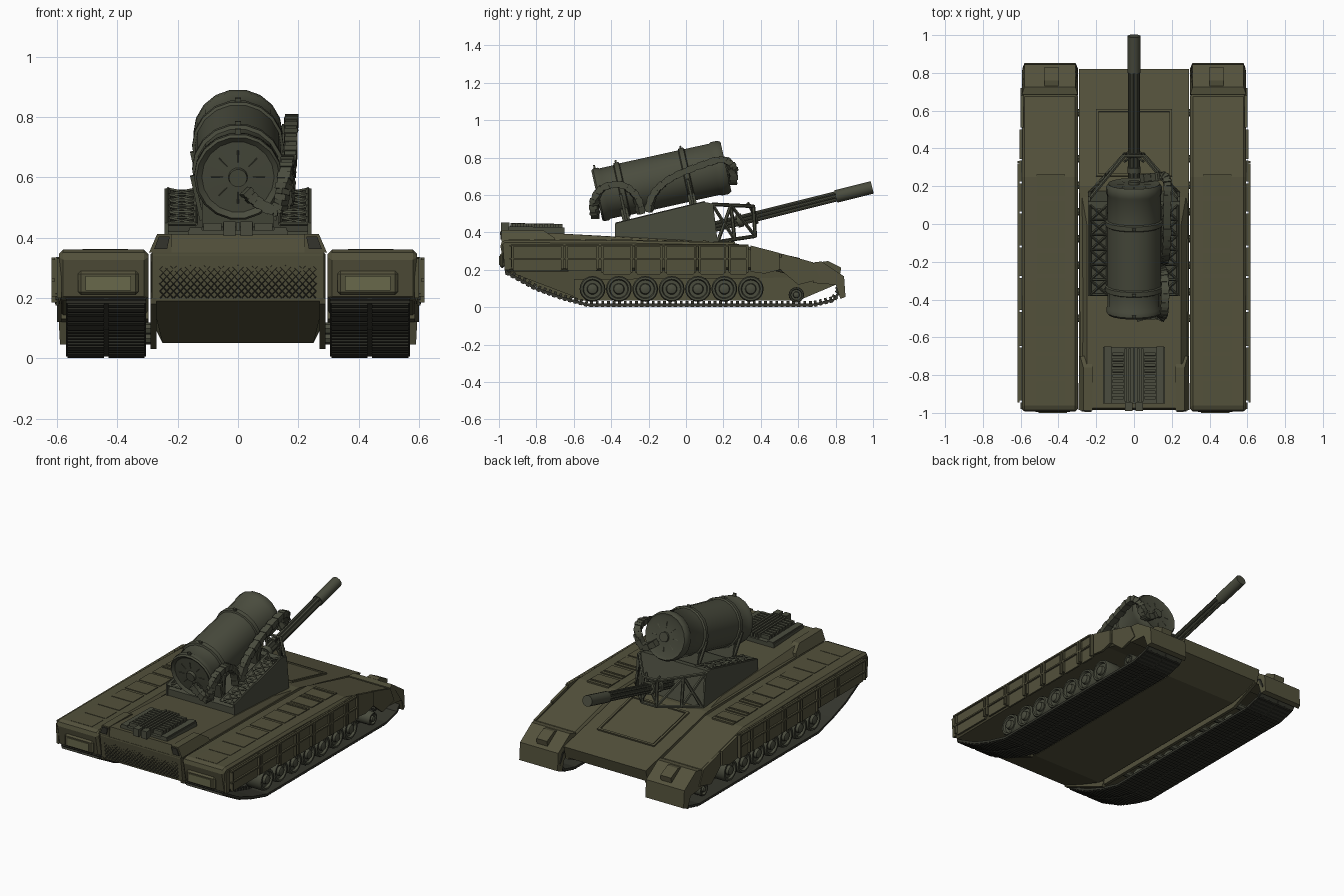
import bpy, bmesh
from math import pi, sin, cos, radians
from mathutils import Vector, Matrix

if "Cube" in bpy.data.objects:
    bpy.data.objects.remove(bpy.data.objects["Cube"])


def mat(name, c):
    m = bpy.data.materials.new(name)
    m.diffuse_color = (*c, 1)
    m.use_nodes = True
    m.node_tree.nodes["Principled BSDF"].inputs["Base Color"].default_value = m.diffuse_color
    return m


OLIVE = mat("olive", (0.086, 0.082, 0.044))
GREEN = mat("grey_green", (0.068, 0.072, 0.048))
DARK = mat("dark", (0.035, 0.036, 0.026))
LAMP = mat("lamp", (0.14, 0.14, 0.07))


def finish(bm, name, m, mirror=False, bevel=0, smooth=False):
    bmesh.ops.recalc_face_normals(bm, faces=bm.faces)
    me = bpy.data.meshes.new(name)
    bm.to_mesh(me)
    bm.free()
    ob = bpy.data.objects.new(name, me)
    bpy.context.collection.objects.link(ob)
    me.materials.append(m)
    if bevel:
        b = ob.modifiers.new("bevel", 'BEVEL')
        b.width, b.segments, b.limit_method = bevel, 1, 'ANGLE'
    if mirror:
        ob.modifiers.new("mirror", 'MIRROR')
    if smooth:
        bpy.ops.object.select_all(action='DESELECT')
        ob.select_set(True)
        bpy.context.view_layer.objects.active = ob
        bpy.ops.object.shade_smooth_by_angle(angle=radians(35))


def loft(bm, pts):
    """Side outline (y, z, x_inner, x_outer) bridged across x."""
    a = [bm.verts.new((p[2], p[0], p[1])) for p in pts]
    b = [bm.verts.new((p[3], p[0], p[1])) for p in pts]
    n = len(pts)
    bm.faces.new(a)
    bm.faces.new(b[::-1])
    for i in range(n):
        bm.faces.new((a[i], b[i], b[(i + 1) % n], a[(i + 1) % n]))


def prism(bm, pts, x0, x1):
    loft(bm, [(y, z, x0, x1) for y, z in pts])


def box(bm, x0, x1, y0, y1, z0, z1, M=Matrix()):
    T = Matrix.Translation(((x0 + x1) / 2, (y0 + y1) / 2, (z0 + z1) / 2))
    S = Matrix.Diagonal((x1 - x0, y1 - y0, z1 - z0, 1))
    bmesh.ops.create_cube(bm, size=1, matrix=M @ T @ S)


def rod(bm, a, b, r, seg=6, M=Matrix()):
    a, b = M @ Vector(a), M @ Vector(b)
    q = (b - a).to_track_quat('Z', 'Y').to_matrix().to_4x4()
    bmesh.ops.create_cone(bm, cap_ends=True, segments=seg, radius1=r, radius2=r,
                          depth=(b - a).length, matrix=Matrix.Translation((a + b) / 2) @ q)


def lathe(bm, prof, seg, M):
    """Spin (radius, height) about local z."""
    rings = [[bm.verts.new(M @ Vector((r * cos(2 * pi * k / seg), r * sin(2 * pi * k / seg), h)))
              for k in range(seg)] for r, h in prof]
    for p, q in zip(rings, rings[1:]):
        for k in range(seg):
            bm.faces.new((p[k], p[(k + 1) % seg], q[(k + 1) % seg], q[k]))
    bm.faces.new(rings[0])
    bm.faces.new(rings[-1])


# Hull and raised deck
bm = bmesh.new()
loft(bm, [(y, z, -w, w) for y, z, w in [
    (-0.985, 0.35, .285), (0.2, 0.345, .29), (0.82, 0.205, .29), (0.80, 0.13, .29),
    (0.62, 0.05, .25), (-0.62, 0.05, .25), (-0.965, 0.19, .285)]])
loft(bm, [(y, z, -w, w) for y, z, w in [
    (-0.985, 0.34, .285), (-0.975, 0.41, .25), (0.0, 0.358, .25), (0.2, 0.34, .285)]])
finish(bm, "hull", OLIVE)
bm = bmesh.new()
loft(bm, [(-.985, .35, .22, .295), (-.988, .412, .22, .268), (-.76, .41, .22, .268),
          (-.70, .37, .23, .285), (-.7, .35, .23, .29)])
prism(bm, [(-0.97, .2), (-0.965, .18), (-0.62, .03), (-0.6, .06)], .27, .29)
prism(bm, [(-0.6, .15), (-0.6, .035), (0.6, .035), (0.8, .12), (0.8, .16)], .27, .29)
finish(bm, "hull_corner_pods_and_sills", OLIVE, True)
bm = bmesh.new()
loft(bm, [(-.992, .362, .235, .278), (-.994, .404, .226, .262), (-.98, .404, .226, .262), (-.98, .362, .235, .278)])
finish(bm, "corner_windows", DARK, True)

# Diamond mesh on the end plate
bm = bmesh.new()
h = 0.15
for i in range(-5, 26):
    for s in (1, -1):
        x0, x1 = -0.28 + i * 0.0225, -0.28 + i * 0.0225 + 0.14
        lo, hi = max(x0, -0.26), min(x1, 0.26)
        if hi - lo < 0.01:
            continue
        za, zb = .2 + (lo - x0) / .14 * h, .2 + (hi - x0) / .14 * h
        rod(bm, (s * lo, -0.966 - .1 * (za - .19), za), (s * hi, -0.966 - .1 * (zb - .19), zb), .002, 4)
finish(bm, "end_mesh", DARK)

# Hatch on the slope
bm = bmesh.new()
T = Matrix.Translation((0, 0.43, 0.293)) @ Matrix.Rotation(radians(-12.7), 4, 'X')
for s in (-1, 1):
    box(bm, s * .195 - .007, s * .195 + .007, -.18, .18, -.01, .010, T)
    box(bm, -.2, .2, s * .175 - .007, s * .175 + .007, -.01, .010, T)
box(bm, -.18, .18, -.165, .165, -.01, .004, T)
finish(bm, "slope_hatch", OLIVE)

# Engine vents on the deck
bm = bmesh.new()
T = Matrix.Translation((0, 0, 0.408)) @ Matrix.Rotation(radians(-1), 4, 'X')
box(bm, -.165, .165, -.95, -.65, -.03, .0, T)
for s in (-1, 1):
    box(bm, s * .14 - .02, s * .14 + .02, -.95, -.65, -.02, .008, T)
    box(bm, s * .028 - .02, s * .028 + .02, -.99, -.945, -.02, .028, T)
    for i in range(9):
        y = -.93 + i * .029
        box(bm, s * .085 - .03, s * .085 + .03, y, y + .018, -.02, .024, T)
for i in range(5):
    x = -.044 + i * .022
    box(bm, x - .006, x + .006, -.94, -.66, -.02, .026, T)
finish(bm, "engine_vents", GREEN)

# Track guards with plates and end caps
bm = bmesh.new()
prism(bm, [(-0.995, .34), (-0.975, .36), (-0.3, .357), (.25, .345), (.69, .235),
           (.69, .14), (.45, .2), (-0.965, .19)], .297, .594)
finish(bm, "track_guards", OLIVE, True, .018)
bm = bmesh.new()
loft(bm, [(.685, .24, .297, .594), (.725, .245, .31, .58), (.845, .165, .31, .58), (.853, .055, .31, .58),
          (.825, .045, .297, .59), (.80, .12, .297, .594), (.68, .13, .297, .594)])
prism(bm, [(.73, .2), (.73, .243), (.76, .247), (.83, .212), (.82, .15)], .40, .475)
finish(bm, "guard_end_caps", OLIVE, True)
bm = bmesh.new()
for i in range(9):
    y = -.95 + i * .137
    box(bm, .365, .515, y, y + .115, .34, .3615 - max(0, y + .35) * .02)
for i in range(3):
    box(bm, .37, .51, -.045 + i * .137, -.033 + i * .137, .34, .362 - i * .003)
finish(bm, "guard_plates", OLIVE, True)
bm = bmesh.new()
box(bm, .33, .53, -.995, -.97, .21, .29)
finish(bm, "lamp_housings", OLIVE, True, .01)
bm = bmesh.new()
box(bm, .355, .505, -1.0, -.98, .225, .273)
finish(bm, "lamps", LAMP, True)

# Side skirts with rails
bm = bmesh.new()
edges = [-.94, -.65, -.46, -.28, -.12, .06, .22, .34]
for a, b in zip(edges, edges[1:]):
    low = .195 if a < -.6 else .175
    prism(bm, [(a + .005, low + .02), (a + .005, .335), (b - .005, .335), (b - .005, low + .015),
               (b - .02, low), (a + .02, low)], .594, .605)
    for y in (a + .012, b - .012):
        box(bm, .60, .618, y - .006, y + .006, low + .01, .33)
for z in (.255, .325):
    box(bm, .607, .618, -.945, .32, z, z + .009)
prism(bm, [(-.97, .2), (-.98, .33), (-.945, .335), (-.945, .2)], .585, .60)
prism(bm, [(.345, .33), (.50, .29), (.50, .20), (.42, .18), (.345, .19)], .59, .606)
prism(bm, [(.51, .287), (.68, .24), (.72, .15), (.6, .12), (.51, .195)], .585, .60)
finish(bm, "side_skirts", OLIVE, True)

# Road wheels and end rollers
ALONG_X = Matrix.Rotation(pi / 2, 4, 'Y')
wheel = [(.066, 0), (.069, .012), (.069, .10), (.063, .112), (.052, .112), (.047, .098),
         (.03, .098), (.026, .115), (.012, .12)]
bm = bmesh.new()
for i in range(7):
    lathe(bm, wheel, 20, Matrix.Translation((.445, -.5 + i * .141, .098)) @ ALONG_X)
    rod(bm, (.27, -.5 + i * .141, .098), (.46, -.5 + i * .141, .098), .02, 8)
S = Matrix.Diagonal((.6, .6, 1, 1))
lathe(bm, wheel, 16, Matrix.Translation((.43, .59, .066)) @ ALONG_X @ S)
rod(bm, (.27, .59, .066), (.44, .59, .066), .02, 8)
finish(bm, "road_wheels", GREEN, True, 0, True)

# Track links laid along the path
path = [Vector((0, y, z)) for y, z in [(-.9, .24), (-.965, .19), (-.80, .10), (-.66, .05), (-.52, .013),
        (.68, .013), (.79, .04), (.825, .09), (.80, .15), (.62, .2)]]
bm = bmesh.new()
for a, b in zip(path, path[1:]):
    d = b - a
    n = max(1, round(d.length / .03))
    R = Matrix.Rotation(Vector((d.y, d.z)).angle_signed(Vector((1, 0))), 4, 'X')
    for i in range(n):
        M = Matrix.Translation(a + d * (i + .5) / n) @ R
        w = d.length / n / 2
        box(bm, .305, .57, -w, w, -.008, .006, M)
        box(bm, .31, .43, -w * .7, w * .5, -.013, 0, M)
        box(bm, .445, .565, -w * .7, w * .5, -.013, 0, M)
        box(bm, .425, .45, -w * .5, w * .5, 0, .02, M)
finish(bm, "tracks", DARK, True)

# Turret wedge with open lattice on its sloping top
bm = bmesh.new()
prism(bm, [(-.375, .34), (-.375, .42), (.10, .53), (.165, .34)], -.235, .235)
for s in (-1, 1):
    prism(bm, [(-.38, .34), (-.38, .448), (.095, .563), (.145, .553), (.17, .34)], s * .231, s * .243)
prism(bm, [(.08, .555), (.12, .56), (.175, .34), (.15, .34)], -.24, .24)
finish(bm, "turret_wedge", GREEN)
bm = bmesh.new()
top = lambda x, t: (x, -.375 + .475 * t, .445 + .115 * t)
for s in (-1, 1):
    for x in (.14, .232):
        rod(bm, top(s * x, 0), top(s * x, 1), .008, 4)
    for i in range(6):
        t, u = i / 6, (i + 1) / 6
        rod(bm, top(s * .14, t), top(s * .232, t), .006, 4)
        rod(bm, top(s * .14, t), top(s * .232, u), .006, 4)
        rod(bm, top(s * .232, t), top(s * .14, u), .006, 4)
    # Converging truss to the gun collar
    A, B = (s * .23, .14, .55), (s * .05, .36, .54)
    C, E = (s * .23, .17, .35), (s * .05, .37, .38)
    mid, low = (s * .15, .24, .545), (s * .15, .26, .362)
    for p, q in [(A, B), (C, E), (B, E), (A, low), (mid, low), (mid, E), (C, mid)]:
        rod(bm, p, q, .010, 6)
rod(bm, (-.05, .36, .54), (.05, .36, .54), .01)
rod(bm, (-.05, .37, .38), (.05, .37, .38), .01)
finish(bm, "turret_lattice", GREEN)

# Multi-barrel gun
G = Matrix.Translation((0, .36, .482)) @ Matrix.Rotation(radians(14), 4, 'X')
bm = bmesh.new()
for k in range(6):
    x, z = .021 * cos(k * pi / 3), .021 * sin(k * pi / 3)
    rod(bm, (x, -.24, z), (x, .63, z), .0095, 8, G)
for a, b, r in [(-.09, -.06, .036), (.0, .02, .04), (.455, .655, .034)]:
    rod(bm, (0, a, 0), (0, b, 0), r, 14, G)
for x, z in ((-1, 1), (1, 1), (1, -1), (-1, -1)):
    rod(bm, (x * .05, -.01, z * .08), (0, .01, 0), .008, 6, G)
finish(bm, "rotary_gun", GREEN, smooth=True)

# Ammunition drum, tilted with the wedge
D = Matrix.Translation((0, -.13, .675)) @ Matrix.Rotation(radians(12.5), 4, 'X')
prof = [(.02, -.362), (.03, -.362), (.032, -.345), (.12, -.342), (.138, -.355), (.146, -.345), (.146, -.32),
        (.14, -.31), (.14, -.235), (.152, -.23), (.152, -.205), (.143, -.2), (.143, .12), (.152, .125),
        (.152, .15), (.142, .155), (.142, .29), (.148, .30), (.148, .335), (.138, .352), (.12, .345), (.03, .35),
        (.03, .365), (.015, .365)]
bm = bmesh.new()
lathe(bm, prof, 18, D @ Matrix.Rotation(-pi / 2, 4, 'X'))
for k in range(8):
    c, s = cos(k * pi / 4), sin(k * pi / 4)
    for y in (-.343, .346):
        rod(bm, (.05 * c, y, .05 * s), (.09 * c, y, .09 * s), .003, 4, D)
for y in (-.335, -.218, .137):
    box(bm, -.01, .01, y - .005, y + .005, .13, .162, D)
finish(bm, "ammo_drum", GREEN, smooth=True)
bm = bmesh.new()
for y in (-.23, .137):
    box(bm, -.12, .12, y - .02, y + .02, -.19, -.10, D)
    rod(bm, (-.152, y, -.02), (-.12, y, -.17), .010, 4, D)
    rod(bm, (.152, y, -.02), (.12, y, -.17), .010, 4, D)
finish(bm, "drum_cradle", GREEN)


# Flat linked feed chutes looping over the drum side
def chute(name, pts):
    bm = bmesh.new()
    P = [Vector(p) for p in [pts[0]] + pts + [pts[-1]]]
    line = []
    for a, b, c, d in zip(P, P[1:], P[2:], P[3:]):
        for k in range(5):
            t = k / 5
            line.append(.5 * (2 * b + (c - a) * t + (2 * a - 5 * b + 4 * c - d) * t * t
                              + (3 * b - a - 3 * c + d) * t ** 3))
    for i, (a, b) in enumerate(zip(line, line[1:])):
        q = (b - a).to_track_quat('Y', 'Z').to_matrix().to_4x4()
        h, e = (b - a).length * .58, .003 * (i % 2)
        box(bm, -.019 - e, .019 + e, -h, h, -.016 - e, .016 + e, Matrix.Translation((a + b) / 2) @ q)
    finish(bm, name, GREEN)


chute("front_feed_chute", [(.15, -.24, .50), (.16, -.27, .60), (.165, -.35, .655), (.162, -.45, .635),
                           (.15, -.49, .56), (.13, -.485, .49), (.06, -.485, .52), (.02, -.495, .56)])
chute("rear_feed_chute", [(.16, -.20, .51), (.168, -.17, .61), (.175, -.08, .69), (.175, .07, .755),
                          (.178, .20, .79), (.165, .25, .74), (.12, .25, .67), (.03, .24, .72)])
